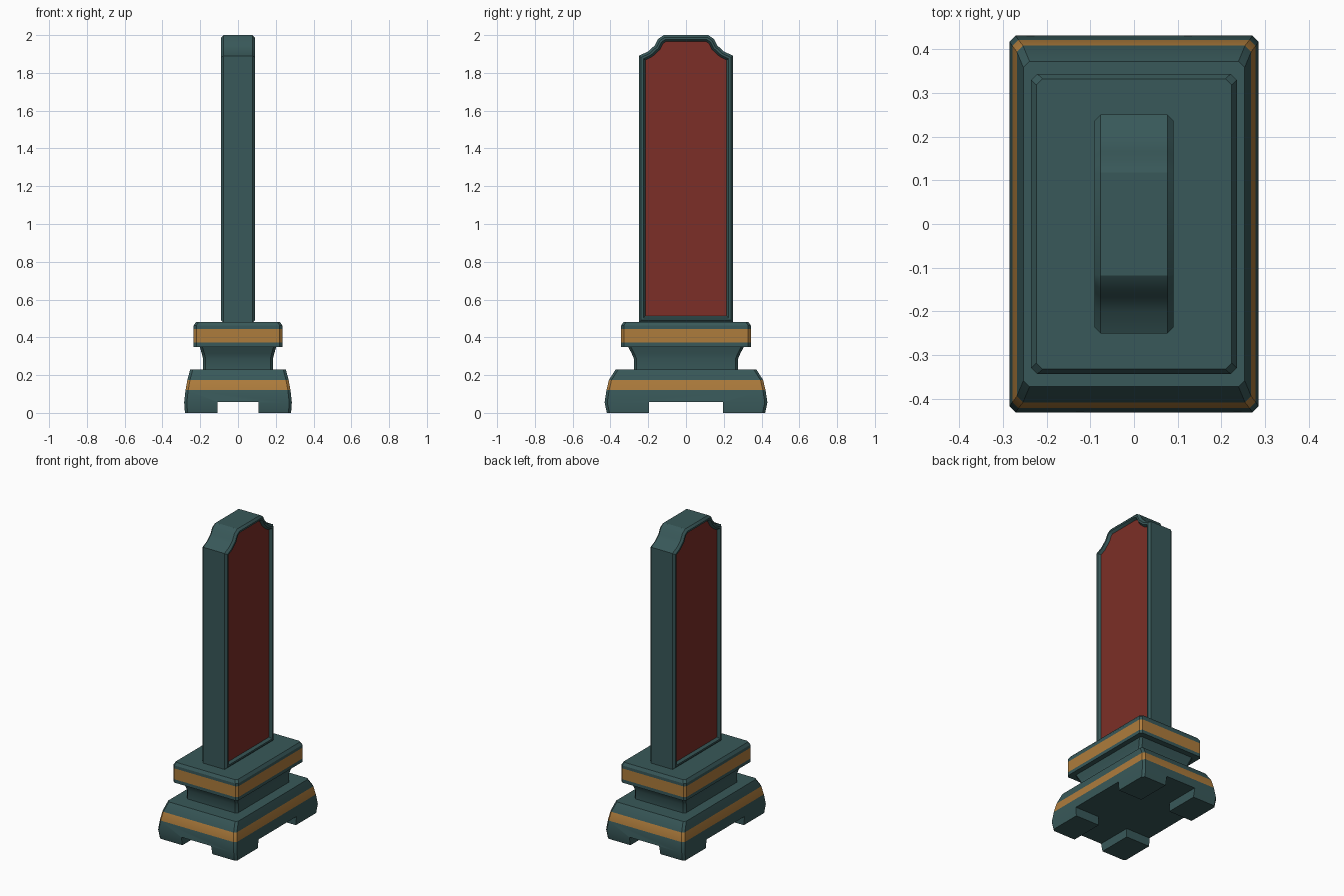
import bpy, bmesh, math
from mathutils import Vector

if "Cube" in bpy.data.objects:
    bpy.data.objects.remove(bpy.data.objects["Cube"])


def material(name, rgb):
    m = bpy.data.materials.new(name)
    m.diffuse_color = (*rgb, 1)
    m.use_nodes = True
    m.node_tree.nodes["Principled BSDF"].inputs["Base Color"].default_value = m.diffuse_color
    return m


TEAL = material("dark_teal", (0.04, 0.098, 0.1))
GOLD = material("old_gold", (0.42, 0.2, 0.045))
RED = material("deep_red", (0.2, 0.028, 0.02))


def loft(name, rings, mats, band_mats=None, cap_mat=0):
    """Skin a stack of equal-length point rings, closing both ends."""
    bm = bmesh.new()
    loops = [[bm.verts.new(p) for p in r] for r in rings]
    n = len(loops[0])
    for k, (a, b) in enumerate(zip(loops, loops[1:])):
        for i in range(n):
            j = (i + 1) % n
            f = bm.faces.new((a[i], a[j], b[j], b[i]))
            f.material_index = band_mats[k] if band_mats else 0
    for lp in (loops[0][::-1], loops[-1]):
        bm.faces.new(lp).material_index = cap_mat
    bmesh.ops.recalc_face_normals(bm, faces=bm.faces)
    me = bpy.data.meshes.new(name)
    bm.to_mesh(me)
    bm.free()
    ob = bpy.data.objects.new(name, me)
    bpy.context.collection.objects.link(ob)
    for m in mats:
        me.materials.append(m)
    return ob


def rect(hx, hy, z, c=0.014):
    """Rectangle with clipped corners at height z."""
    return [(hx, -hy + c, z), (hx, hy - c, z), (hx - c, hy, z), (-hx + c, hy, z),
            (-hx, hy - c, z), (-hx, -hy + c, z), (-hx + c, -hy, z), (hx - c, -hy, z)]


def smooth(ob):
    bpy.ops.object.select_all(action='DESELECT')
    ob.select_set(True)
    bpy.context.view_layer.objects.active = ob
    bpy.ops.object.shade_smooth_by_angle(angle=math.radians(30))


# Flared bottom plinth with a gold stripe
plinth = loft("plinth", [rect(*p) for p in (
    (0.281, 0.419, 0), (0.285, 0.431, 0.055), (0.278, 0.421, 0.12),
    (0.268, 0.408, 0.175), (0.253, 0.372, 0.23))],
    [TEAL, GOLD], [0, 0, 1, 0])

# Cross-shaped cut below leaves four corner feet
for hx, hy in ((0.108, 0.6), (0.6, 0.196)):
    cutter = loft("foot_cutter", [rect(hx, hy, -0.1, 0.001), rect(hx, hy, 0.057, 0.001)], [TEAL])
    mod = plinth.modifiers.new("feet", 'BOOLEAN')
    mod.operation, mod.solver, mod.object = 'DIFFERENCE', 'EXACT', cutter
    bpy.context.view_layer.objects.active = plinth
    bpy.ops.object.modifier_apply(modifier=mod.name)
    bpy.data.objects.remove(cutter)

# Narrow waist
neck = loft("neck", [rect(*p) for p in (
    (0.185, 0.275, 0.225), (0.185, 0.275, 0.285), (0.192, 0.288, 0.315),
    (0.203, 0.307, 0.352))], [TEAL])

# Upper plinth slab with a gold band
ledge = loft("ledge", [rect(*p) for p in (
    (0.235, 0.343, 0.35), (0.235, 0.343, 0.372), (0.235, 0.343, 0.443),
    (0.235, 0.343, 0.462), (0.223, 0.332, 0.48))],
    [TEAL, GOLD], [0, 1, 0, 0])

# Upright tablet: outline with scooped shoulders, in (y, z)
half = [(0.25, 0.478), (0.25, 1.89), (0.2, 1.914), (0.166, 1.945), (0.148, 1.98), (0.118, 2.0)]
outline = [Vector(p) for p in half + [(-y, z) for y, z in reversed(half)]]


def inset(d):
    """Mitred inward offset of the counter-clockwise outline."""
    out = []
    for i, p in enumerate(outline):
        a = (p - outline[i - 1]).normalized()
        b = (outline[(i + 1) % len(outline)] - p).normalized()
        na, nb = Vector((-a.y, a.x)), Vector((-b.y, b.x))
        out.append(p + (na + nb) * d / (1 + na.dot(nb)))
    return out


# Chamfered frame, then a recessed red panel on both broad faces
steps = [(0.035, 0.074), (0.024, 0.09), (0.013, 0.09), (0, 0.077)]
steps += [(d, -x) for d, x in reversed(steps)]
tablet = loft("tablet", [[(x, p.x, p.y) for p in inset(d)] for d, x in steps],
              [TEAL, RED], cap_mat=1)

for ob in (plinth, neck, ledge, tablet):
    smooth(ob)
